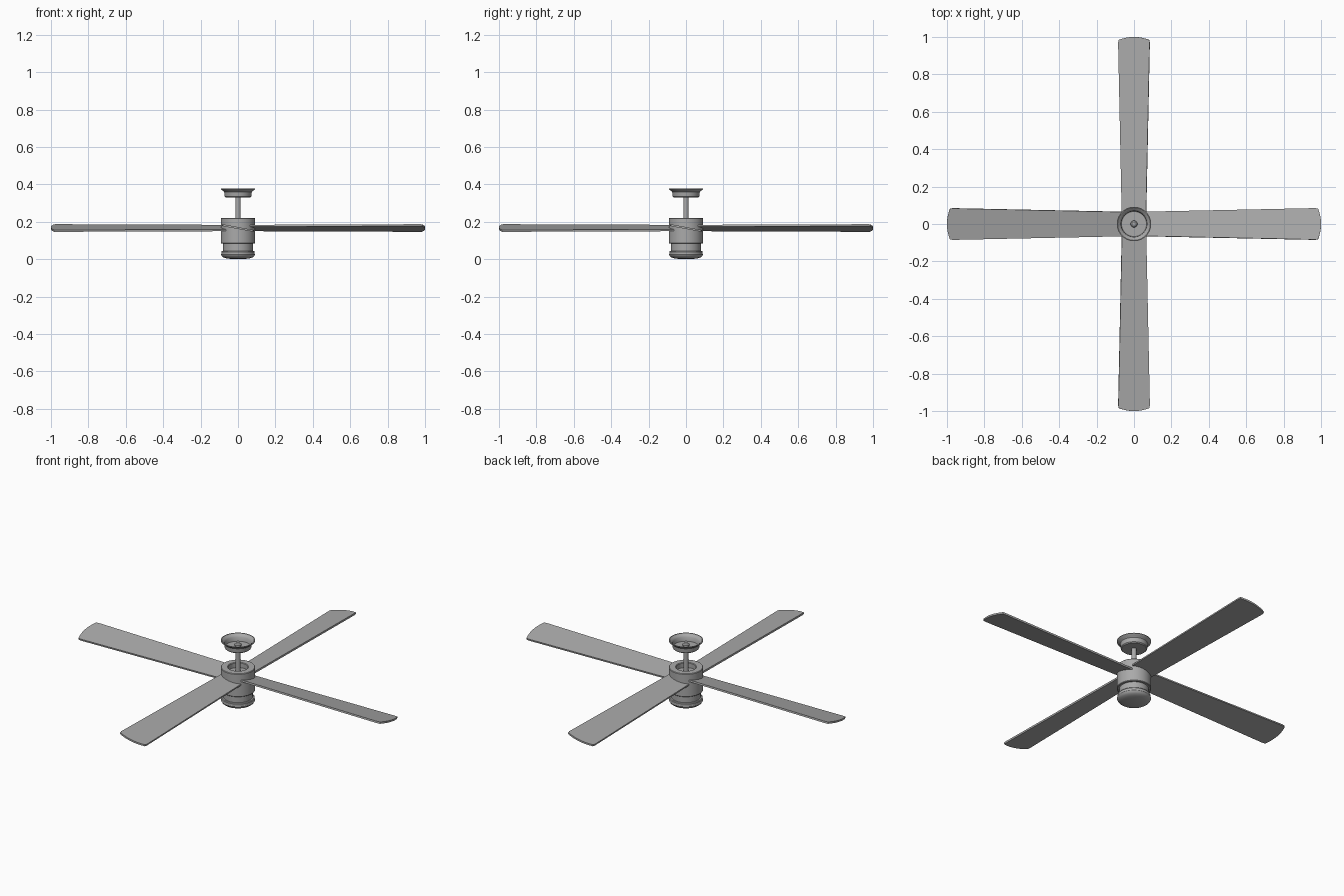
import bpy, bmesh, math
from mathutils import Matrix

if "Cube" in bpy.data.objects:
    bpy.data.objects.remove(bpy.data.objects["Cube"])

grey = bpy.data.materials.new("satin grey")
grey.diffuse_color = (0.4, 0.4, 0.4, 1)
grey.use_nodes = True
grey.node_tree.nodes["Principled BSDF"].inputs["Base Color"].default_value = grey.diffuse_color


def finish(name, bm, angle=30):
    bmesh.ops.recalc_face_normals(bm, faces=bm.faces[:])
    me = bpy.data.meshes.new(name)
    bm.to_mesh(me)
    bm.free()
    me.materials.append(grey)
    ob = bpy.data.objects.new(name, me)
    bpy.context.collection.objects.link(ob)
    bpy.ops.object.select_all(action='DESELECT')
    ob.select_set(True)
    bpy.context.view_layer.objects.active = ob
    bpy.ops.object.shade_smooth_by_angle(angle=math.radians(angle))
    return ob


def lathe(name, profile, n=64):
    """Spin an (r, z) profile round the z axis."""
    bm = bmesh.new()
    vs = [bm.verts.new((r, 0, z)) for r, z in profile]
    es = [bm.edges.new(p) for p in zip(vs, vs[1:])]
    bmesh.ops.spin(bm, geom=vs + es, axis=(0, 0, 1), cent=(0, 0, 0),
                   angle=math.tau, steps=n, use_duplicate=False)
    bmesh.ops.remove_doubles(bm, verts=bm.verts[:], dist=1e-5)
    return finish(name, bm)


# ceiling canopy: open cup with a flared rim
lathe("ceiling_canopy", [
    (0, 0.330), (0.066, 0.330), (0.071, 0.335), (0.074, 0.360), (0.080, 0.366),
    (0.088, 0.370), (0.092, 0.375), (0.092, 0.378), (0.087, 0.378), (0.076, 0.370),
    (0.070, 0.362), (0.067, 0.339), (0, 0.339)])

# hanging rod with a small ball end
lathe("down_rod", [(0, 0.185), (0.014, 0.185), (0.014, 0.345), (0.018, 0.347),
                   (0.018, 0.354), (0.012, 0.359), (0, 0.360)], 32)

# motor housing with a recessed top
lathe("motor_housing", [
    (0, 0.083), (0.089, 0.083), (0.092, 0.086), (0.092, 0.217), (0.089, 0.220),
    (0.056, 0.220), (0.053, 0.217), (0.053, 0.190), (0, 0.190)])

# lower switch housing
lathe("switch_housing", [(0, 0.030), (0.079, 0.030), (0.079, 0.090), (0, 0.090)])

# rounded bottom cap
lathe("bottom_cap", [
    (0, 0), (0.035, 0.001), (0.062, 0.005), (0.078, 0.010), (0.087, 0.017),
    (0.091, 0.025), (0.089, 0.028), (0.089, 0.040), (0.086, 0.044), (0, 0.044)])


def blade(name, turn):
    """Flat tapered blade with a curved tip, pitched about its length."""
    root, tip, thick = 0.066, 0.0855, 0.010
    right = [(0.055, -root), (0.97, -tip), (0.984, -tip + 0.003)]
    arc = [(1.0 - 0.014 * t * t, t * (tip - 0.008)) for t in [i / 6 for i in range(-6, 7)]]
    left = [(x, -y) for x, y in reversed(right)]
    bm = bmesh.new()
    face = bm.faces.new([bm.verts.new((x, y, -thick / 2)) for x, y in right + arc + left])
    ext = bmesh.ops.extrude_face_region(bm, geom=[face])["geom"]
    bmesh.ops.translate(bm, vec=(0, 0, thick),
                        verts=[v for v in ext if isinstance(v, bmesh.types.BMVert)])
    bm.transform(Matrix.Rotation(turn, 4, 'Z') @ Matrix.Translation((0, 0, 0.167))
                 @ Matrix.Rotation(math.radians(-10.5), 4, 'X'))
    finish(name, bm)


# four blades
for i in range(4):
    blade(f"fan_blade_{i + 1}", i * math.pi / 2)
